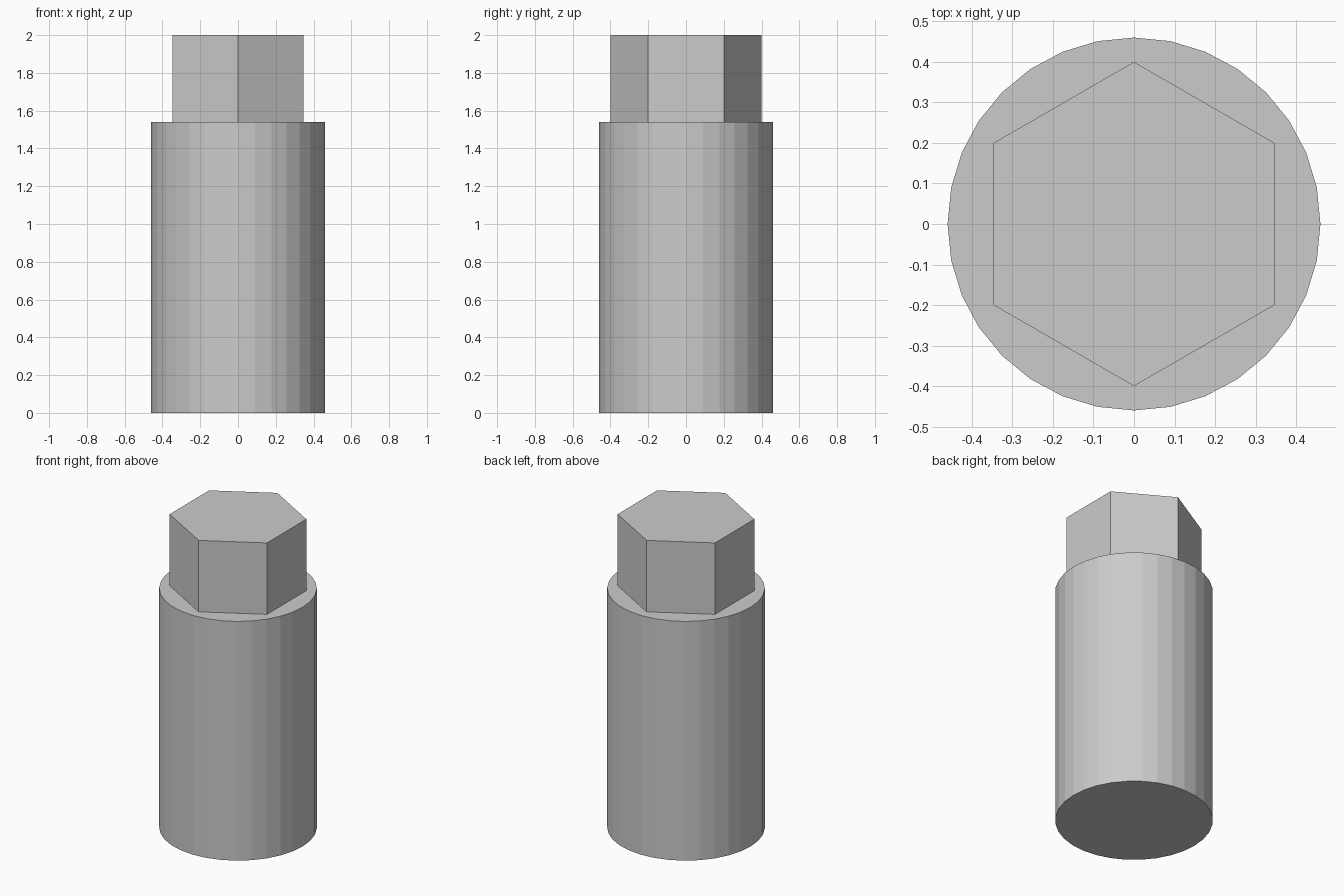
import bpy

if "Cube" in bpy.data.objects:
    bpy.data.objects.remove(bpy.data.objects["Cube"])


def prism(name, sides, radius, z0, z1):
    bpy.ops.mesh.primitive_cylinder_add(
        vertices=sides, radius=radius, depth=z1 - z0,
        location=(0, 0, (z0 + z1) / 2))
    obj = bpy.context.object
    obj.name = name
    return obj


STEP = 1.54

# Round lower body
prism("round_body", 32, 0.46, 0.0, STEP)

# Hexagonal drive head, corners towards front and back
prism("hex_head", 6, 0.40, STEP, 2.0)
